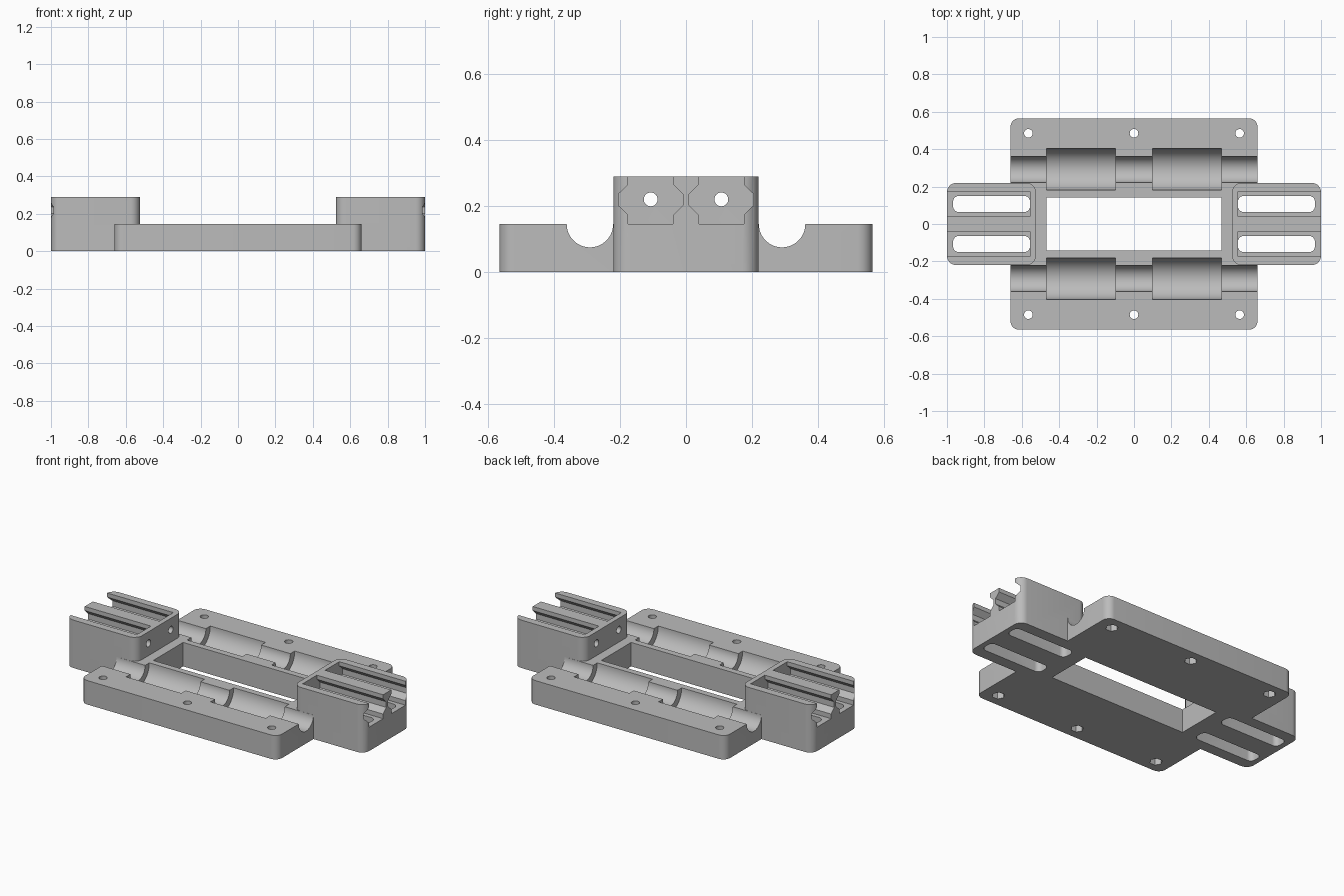
import bpy, bmesh, math
from mathutils import Matrix, Vector

if "Cube" in bpy.data.objects:
    bpy.data.objects.remove(bpy.data.objects["Cube"])

grey = bpy.data.materials.new("mid_grey")
grey.use_nodes = True
colour = (0.5, 0.5, 0.5, 1)
grey.diffuse_color = colour
grey.node_tree.nodes["Principled BSDF"].inputs["Base Color"].default_value = colour


def prism(name, points, start, end, along_x=False):
    """Extrude a closed outline along z, or a (y, z) outline along x."""
    bm = bmesh.new()
    if along_x:
        verts = [bm.verts.new((start, a, b)) for a, b in points]
        step = Vector((end - start, 0, 0))
    else:
        verts = [bm.verts.new((a, b, start)) for a, b in points]
        step = Vector((0, 0, end - start))
    face = bm.faces.new(verts)
    new = bmesh.ops.extrude_face_region(bm, geom=[face])["geom"]
    bmesh.ops.translate(bm, vec=step, verts=[v for v in new if isinstance(v, bmesh.types.BMVert)])
    bmesh.ops.recalc_face_normals(bm, faces=bm.faces)
    mesh = bpy.data.meshes.new(name)
    bm.to_mesh(mesh)
    bm.free()
    mesh.materials.append(grey)
    obj = bpy.data.objects.new(name, mesh)
    bpy.context.collection.objects.link(obj)
    return obj


def circle(cx, cy, r, n=32, turn=0):
    return [(cx + r * math.cos(turn + math.tau * i / n),
             cy + r * math.sin(turn + math.tau * i / n)) for i in range(n)]


def rounded(x0, x1, y0, y1, r, n=8):
    """Rectangle outline with round corners."""
    points = []
    corners = [(x1 - r, y1 - r), (x0 + r, y1 - r), (x0 + r, y0 + r), (x1 - r, y0 + r)]
    for k, (cx, cy) in enumerate(corners):
        for i in range(n + 1):
            a = (k + i / n) * math.pi / 2
            points.append((cx + r * math.cos(a), cy + r * math.sin(a)))
    return points


def rectangle(x0, x1, y0, y1):
    return [(x0, y0), (x1, y0), (x1, y1), (x0, y1)]


TOP, TALL = 0.145, 0.29
body = prism("carriage_plate", rounded(-0.66, 0.66, -0.565, 0.565, 0.045), 0, TOP)
steps = []

# End blocks joined to the plate
for s in (-1, 1):
    x0, x1 = sorted((s * 0.525, s))
    steps.append(("UNION", prism("end_block", rounded(x0, x1, -0.22, 0.22, 0.05), 0, TALL)))


def cut(*args, **kw):
    steps.append(("DIFFERENCE", prism("cutter", *args, **kw)))


# Central window
cut(rectangle(-0.468, 0.468, -0.143, 0.143), -0.1, 0.5)

for sy in (-1, 1):
    # Rod channel, two wider bearing seats, screw holes with nut pockets
    cut(circle(sy * 0.291, TOP, 0.0702, 64), -0.8, 0.8, along_x=True)
    for x0, x1 in ((-0.468, -0.098), (0.098, 0.468)):
        cut(circle(sy * 0.292, TOP, 0.111, 64), x0, x1, along_x=True)
    for x in (-0.565, 0, 0.565):
        cut(circle(x, sy * 0.485, 0.023, 24), -0.1, 0.3)
        cut(circle(x, sy * 0.485, 0.036, 6), -0.1, 0.05)

    # Undercut slide slots, open at the outer end and the top
    yc = sy * 0.107
    half = [(0.068, TOP), (0.068, 0.173), (0.098, 0.202),
            (0.098, 0.236), (0.068, 0.265), (0.068, 0.35)]
    profile = [(yc + y, z) for y, z in half] + [(yc - y, z) for y, z in reversed(half)]
    for sx in (-1, 1):
        cut(profile, sx * 0.556, sx * 1.1, along_x=True)
        # Long floor opening and the hole through the inner wall
        x0, x1 = sorted((sx * 0.556, sx * 0.967))
        cut(rounded(x0, x1, yc - 0.043, yc + 0.043, 0.03), -0.1, 0.2)
        cut(circle(yc, 0.22, 0.021, 24), sx * 0.5, sx * 0.6, along_x=True)

for operation, tool in steps:
    mod = body.modifiers.new(operation.title(), "BOOLEAN")
    mod.operation, mod.object, mod.solver = operation, tool, "EXACT"

# Bake the cuts and drop the helpers
graph = bpy.context.evaluated_depsgraph_get()
graph.update()
baked = bpy.data.meshes.new_from_object(body.evaluated_get(graph))
body.modifiers.clear()
body.data = baked
for operation, tool in steps:
    bpy.data.objects.remove(tool)

baked.materials.clear()
baked.materials.append(grey)
bpy.ops.object.select_all(action="DESELECT")
body.select_set(True)
bpy.context.view_layer.objects.active = body
bpy.ops.object.shade_smooth_by_angle(angle=math.radians(25))
